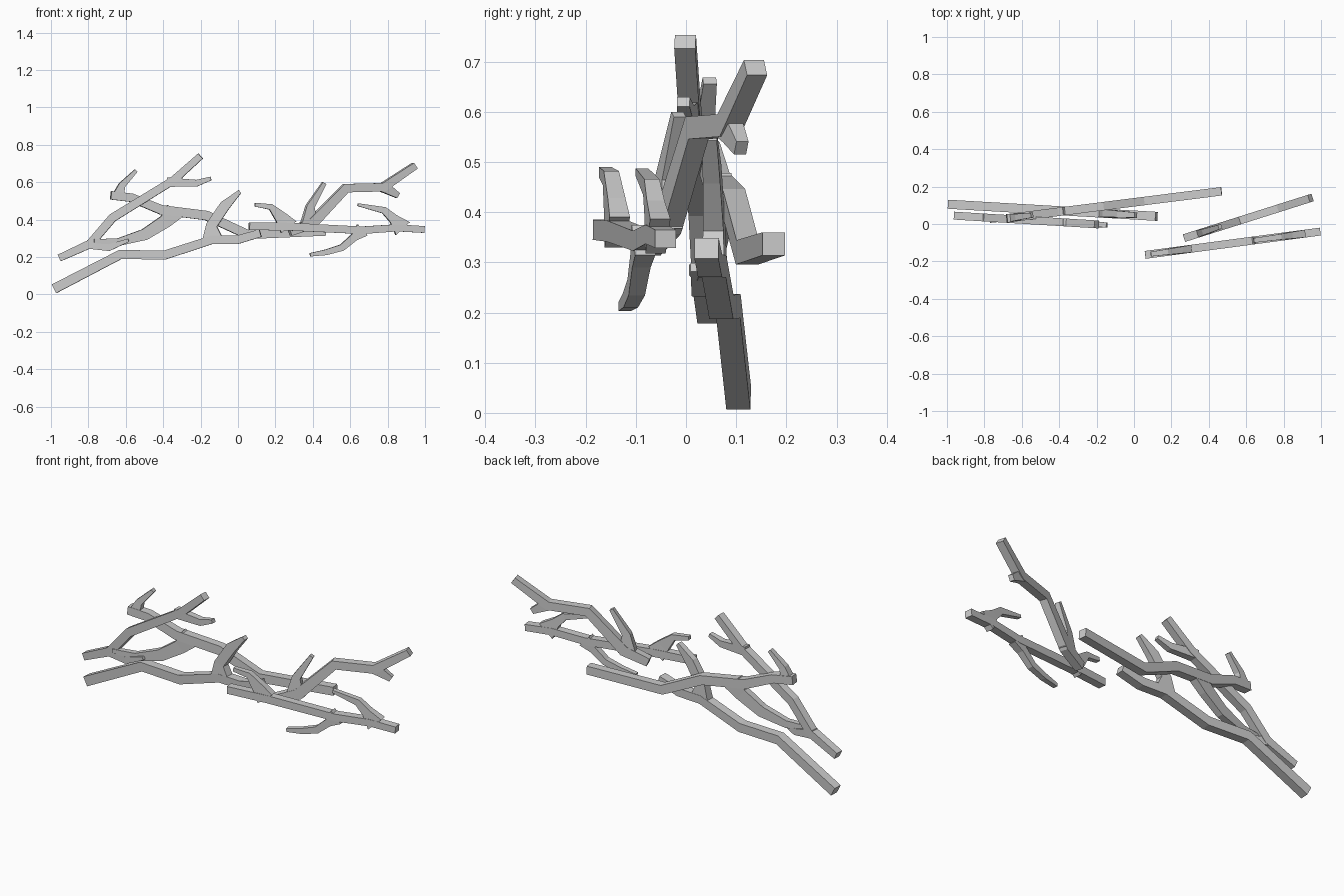
import bpy, bmesh
from mathutils import Vector


def limb(name, line, pts, depth=0.045, tip_depth=None):
    """Square-section limb: mitred (x, z, width) path lying in the upright plane y = y0 + slope * x."""
    y0, slope = line
    along = Vector((1, slope, 0)).normalized()
    side = Vector((-along.y, along.x, 0))
    p = [Vector((a, b)) for a, b, _ in pts]
    n = len(p)
    bm = bmesh.new()
    rings = []
    for i in range(n):
        d0 = (p[i] - p[max(i - 1, 0)]) if i else p[1] - p[0]
        d1 = (p[i + 1] - p[i]) if i < n - 1 else d0
        d0, d1 = d0.normalized(), d1.normalized()
        t = (d0 + d1).normalized()
        nrm = Vector((-t.y, t.x))
        half = pts[i][2] / 2 / max(t.dot(d1), 0.6)
        f = i / (n - 1)
        dp = (depth + ((tip_depth or depth) - depth) * f) / 2
        ring = []
        for s, o in ((-1, -1), (1, -1), (1, 1), (-1, 1)):
            q = p[i] + nrm * half * s
            ring.append(bm.verts.new(Vector((q.x, y0 + slope * q.x, q.y)) + side * dp * o))
        rings.append(ring)
    for a, b in zip(rings, rings[1:]):
        for k in range(4):
            bm.faces.new((a[k], a[(k + 1) % 4], b[(k + 1) % 4], b[k]))
    bm.faces.new(rings[0])
    bm.faces.new(rings[-1])
    bmesh.ops.recalc_face_normals(bm, faces=bm.faces)
    me = bpy.data.meshes.new(name)
    bm.to_mesh(me)
    bm.free()
    ob = bpy.data.objects.new(name, me)
    bpy.context.collection.objects.link(ob)


def branch(name, line, main, twigs, depth=0.045):
    limb(name, line, main, depth)
    for i, t in enumerate(twigs):
        limb(f"{name}_twig_{i + 1}", line, t, depth * 0.97, depth * 0.6)


# long low branch resting on the ground
branch("low_branch", (0.048, -0.058),
       [(-.983, .03, .052), (-.63, .213, .048), (-.39, .211, .048),
        (-.14, .292, .045), (0, .293, .045), (.12, .328, .042)],
       [[(-.135, .295, .11), (-.14, .37, .055), (-.07, .475, .055), (.01, .55, .02)]], 0.048)

# middle branch behind it
branch("middle_branch", (0.116, 0.126),
       [(-.68, .53, .045), (-.57, .517, .045), (-.41, .452, .05),
        (-.17, .422, .05), (.05, .32, .048), (.468, .337, .046)],
       [[(-.645, .52, .06), (-.62, .585, .035), (-.545, .662, .018)],
        [(-.34, .445, .10), (-.39, .39, .07), (-.5, .32, .06), (-.64, .28, .04), (-.77, .285, .02)]])

# steep left branch
branch("steep_branch", (-0.014, -0.061),
       [(-.955, .195, .038), (-.79, .27, .045), (-.67, .41, .045), (-.345, .61, .042), (-.2, .74, .036)],
       [[(-.38, .6, .05), (-.22, .595, .035), (-.145, .62, .02)],
        [(-.81, .268, .045), (-.69, .25, .035), (-.585, .29, .018)]], 0.042)

# tall right branch, turned towards the back
branch("tall_branch", (-0.16, 0.316),
       [(.275, .335, .045), (.395, .38, .055), (.575, .568, .045), (.775, .573, .045), (.945, .688, .036)],
       [[(.38, .37, .09), (.385, .47, .04), (.46, .595, .02)],
        [(.765, .573, .045), (.8, .562, .05), (.855, .528, .03)]], 0.042)

# flat right branch at the front
branch("flat_branch", (-0.173, 0.133),
       [(.06, .365, .04), (.28, .362, .042), (.66, .343, .04), (.85, .356, .038), (.995, .347, .036)],
       [[(.27, .36, .10), (.235, .405, .07), (.175, .468, .03), (.09, .48, .02)],
        [(.88, .352, .10), (.83, .405, .05), (.78, .45, .035), (.64, .48, .015)],
        [(.665, .345, .08), (.62, .305, .04), (.555, .25, .035), (.47, .225, .03), (.385, .212, .018)]], 0.042)
